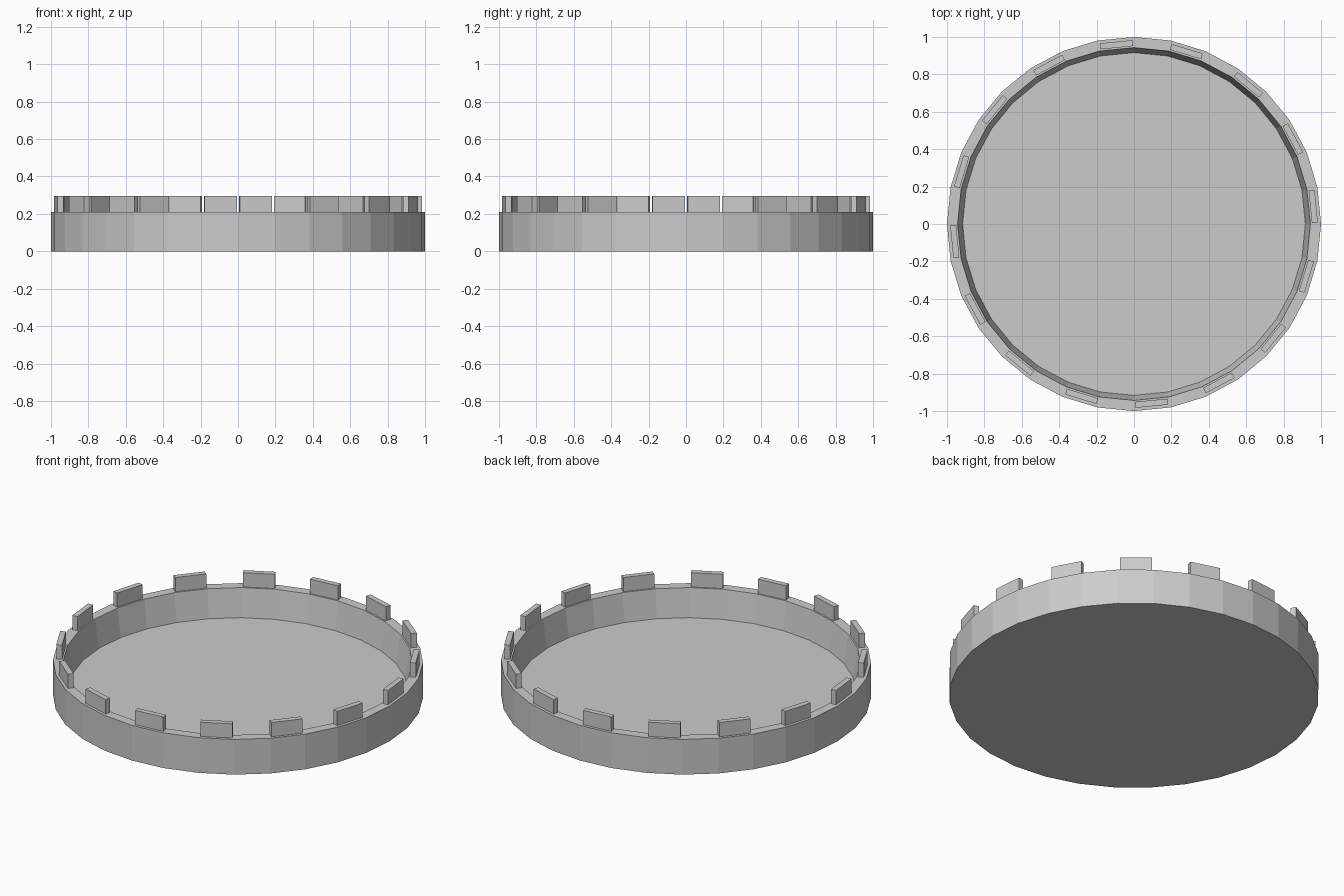
import bpy
import bmesh
from math import pi, cos, sin
from mathutils import Matrix

cube = bpy.data.objects.get("Cube")
if cube:
    bpy.data.objects.remove(cube, do_unlink=True)

SIDES = 32
RIM_Z, TOP_Z = 0.21, 0.295

grey = bpy.data.materials.new("light_grey")
grey.use_nodes = True
grey.diffuse_color = (0.6, 0.6, 0.6, 1)
grey.node_tree.nodes["Principled BSDF"].inputs["Base Color"].default_value = (0.6, 0.6, 0.6, 1)


def add_object(name, bm):
    bmesh.ops.recalc_face_normals(bm, faces=bm.faces)
    mesh = bpy.data.meshes.new(name)
    bm.to_mesh(mesh)
    bm.free()
    mesh.materials.append(grey)
    obj = bpy.data.objects.new(name, mesh)
    bpy.context.collection.objects.link(obj)
    return obj


# Shallow dish: rings of (radius, height) joined from underside to inner floor
profile = [(1.0, 0.0), (1.0, RIM_Z), (0.943, RIM_Z), (0.916, 0.043)]
bm = bmesh.new()
rings = [[bm.verts.new((r * cos(2 * pi * i / SIDES), r * sin(2 * pi * i / SIDES), z))
          for i in range(SIDES)] for r, z in profile]
for low, high in zip(rings, rings[1:]):
    for i in range(SIDES):
        j = (i + 1) % SIDES
        bm.faces.new((low[i], low[j], high[j], high[i]))
bm.faces.new(rings[0])
bm.faces.new(rings[-1])
add_object("dish", bm)

# Upright tabs on every second facet of the rim
bm = bmesh.new()
base_z = RIM_Z - 0.005
for k in range(SIDES // 2):
    angle = (2 * k + 0.5) * 2 * pi / SIDES
    place = (Matrix.Rotation(angle, 4, "Z")
             @ Matrix.Translation((0.963, 0, (base_z + TOP_Z) / 2))
             @ Matrix.Diagonal((0.032, 0.174, TOP_Z - base_z, 1)))
    bmesh.ops.create_cube(bm, size=1, matrix=place)
add_object("rim_tabs", bm)
